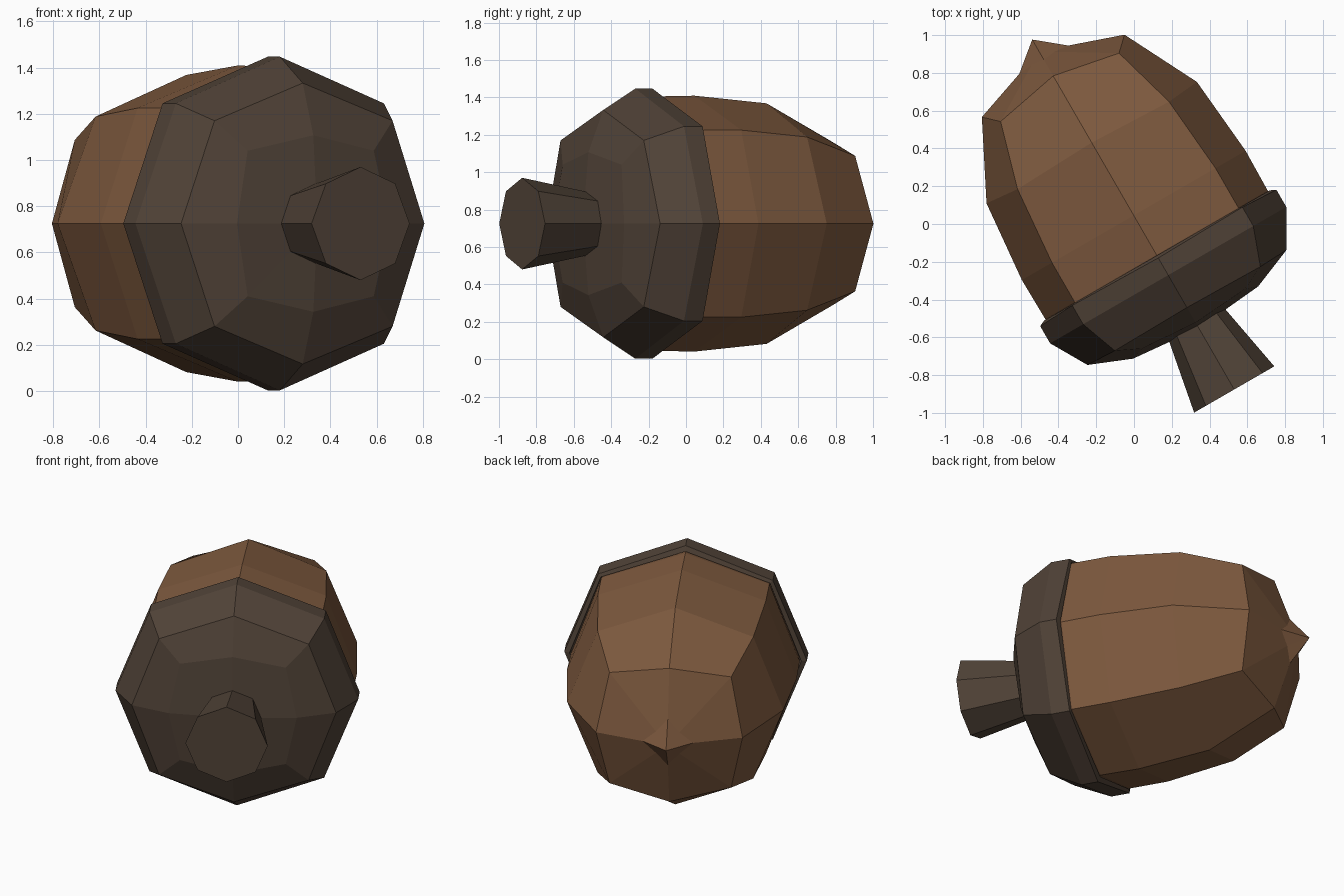
import bpy, bmesh, math
from mathutils import Matrix, Vector

if "Cube" in bpy.data.objects:
    bpy.data.objects.remove(bpy.data.objects["Cube"])

# Acorn lies on its side: its long axis is level and turned 30 degrees
AXIS = Vector((-0.5, 0.866, 0))
SIDE = Vector((0.866, 0.5, 0))
ORIGIN = SIDE * 0.0215 + Vector((0, 0, 0.725))
PLACE = Matrix((SIDE, (0, 0, -1), AXIS)).transposed().to_4x4()
PLACE.translation = ORIGIN


def material(name, rgb):
    m = bpy.data.materials.new(name)
    m.diffuse_color = (*rgb, 1)
    m.use_nodes = True
    m.node_tree.nodes["Principled BSDF"].inputs["Base Color"].default_value = m.diffuse_color
    return m


def octagon_loft(name, rings, mat, start=None, end=None):
    """Rings: (mid position, mid radius, corner position, corner offset) along the axis."""
    bm = bmesh.new()
    loops = []
    for sm, rm, sc, oc in rings:
        loop = []
        for i in range(8):
            a = i * math.pi / 4
            r, s = (oc * math.sqrt(2), sc) if i % 2 else (rm, sm)
            loop.append(bm.verts.new((r * math.cos(a), r * math.sin(a), s)))
        loops.append(loop)
    for lo, hi in zip(loops, loops[1:]):
        for i in range(8):
            j = (i + 1) % 8
            bm.faces.new((lo[i], lo[j], hi[j], hi[i]))
    # Close the ends with a fan to a point on the axis
    for loop, s in ((loops[0], start), (loops[-1], end)):
        if s is not None:
            tip = bm.verts.new((0, 0, s))
            for i in range(8):
                bm.faces.new((loop[i], loop[(i + 1) % 8], tip))
    bmesh.ops.recalc_face_normals(bm, faces=bm.faces)
    bm.transform(PLACE)
    bmesh.ops.recalc_face_normals(bm, faces=bm.faces)
    me = bpy.data.meshes.new(name)
    bm.to_mesh(me)
    bm.free()
    me.materials.append(mat)
    ob = bpy.data.objects.new(name, me)
    bpy.context.collection.objects.link(ob)
    return ob


nut_brown = material("nut_brown", (0.21, 0.102, 0.049))
cap_brown = material("cap_brown", (0.082, 0.056, 0.039))

# Nut with its small pointed tip
octagon_loft("nut", [
    (-0.27, 0.67, -0.27, 0.49),
    (-0.20, 0.68, -0.20, 0.50),
    (0.04, 0.684, 0.04, 0.50),
    (0.485, 0.643, 0.468, 0.463),
    (0.893, 0.436, 0.823, 0.362),
    (0.992, 0.15, 1.00, 0.07),
], nut_brown, end=1.115)

# Cap with a rolled rim around the nut
octagon_loft("cap", [
    (-0.27, 0.67, -0.27, 0.49),
    (-0.205, 0.69, -0.205, 0.503),
    (-0.22, 0.722, -0.21, 0.52),
    (-0.325, 0.722, -0.325, 0.52),
    (-0.523, 0.608, -0.53, 0.445),
    (-0.615, 0.382, -0.592, 0.315),
], cap_brown, end=-0.65)

# Flared stem
octagon_loft("stem", [
    (-0.60, 0.165, -0.60, 0.117),
    (-0.635, 0.172, -0.635, 0.122),
    (-1.024, 0.245, -1.024, 0.173),
], cap_brown, end=-1.024)
